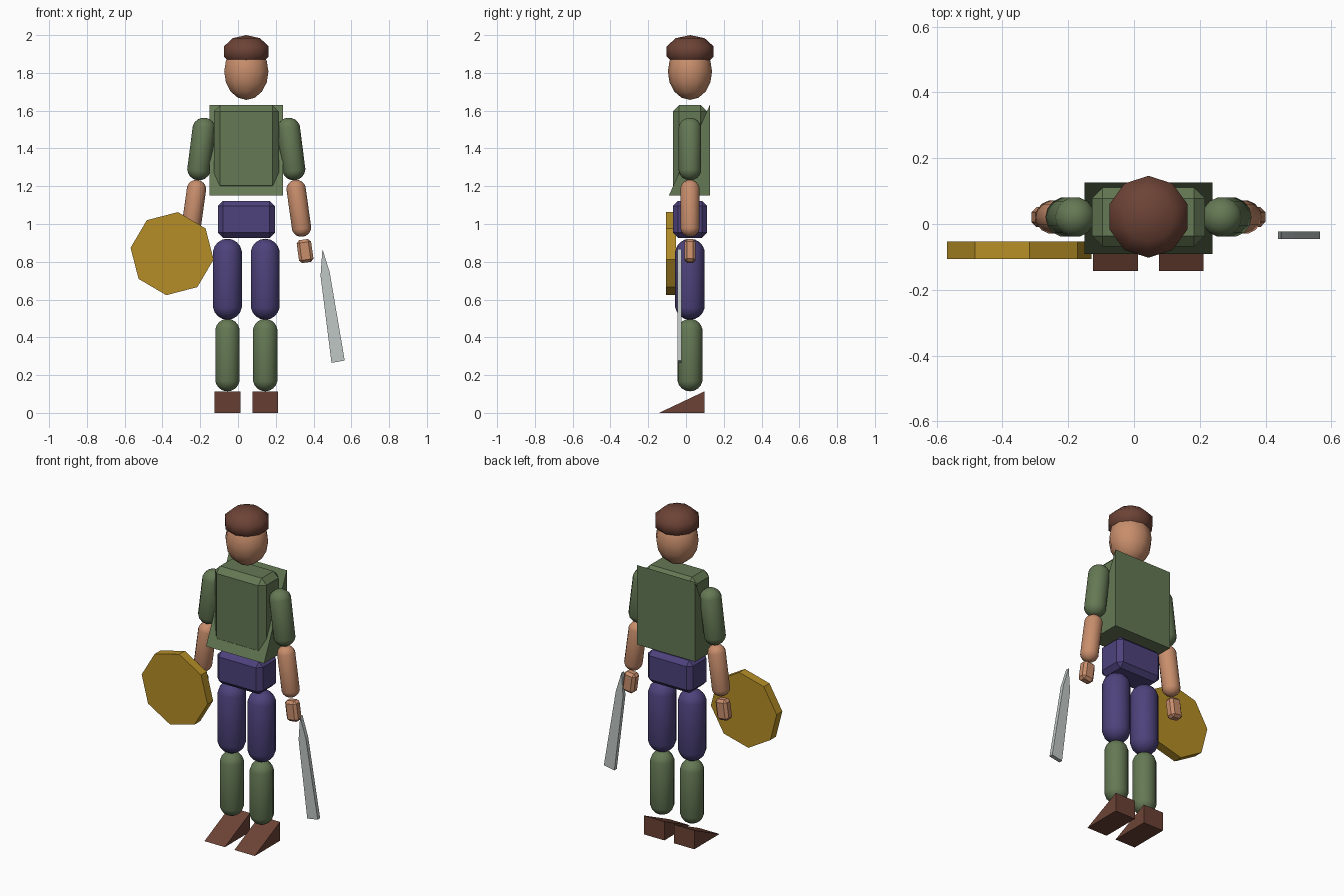
import bpy, bmesh, math
from mathutils import Vector, Matrix

if "Cube" in bpy.data.objects:
    bpy.data.objects.remove(bpy.data.objects["Cube"])

CX, CY = 0.044, 0.021          # body axis


def material(name, rgb):
    m = bpy.data.materials.new(name)
    m.diffuse_color = (*rgb, 1)
    m.use_nodes = True
    m.node_tree.nodes["Principled BSDF"].inputs["Base Color"].default_value = m.diffuse_color
    return m


GREEN = material("green_cloth", (0.13, 0.19, 0.09))
SKIN = material("skin", (0.58, 0.27, 0.15))
PURPLE = material("purple_cloth", (0.075, 0.055, 0.20))
GOLD = material("gold", (0.46, 0.27, 0.02))
BROWN = material("brown", (0.15, 0.055, 0.036))
STEEL = material("steel", (0.52, 0.57, 0.56))


def finish(name, bm, mat, smooth=False):
    bmesh.ops.recalc_face_normals(bm, faces=bm.faces)
    for f in bm.faces:
        f.smooth = smooth
    me = bpy.data.meshes.new(name)
    bm.to_mesh(me)
    bm.free()
    me.materials.append(mat)
    ob = bpy.data.objects.new(name, me)
    bpy.context.collection.objects.link(ob)
    return ob


def ellipsoid(name, centre, radii, segs, rings, mat):
    bm = bmesh.new()
    bmesh.ops.create_uvsphere(bm, u_segments=segs, v_segments=rings, radius=1)
    bmesh.ops.scale(bm, vec=radii, verts=bm.verts)
    bmesh.ops.translate(bm, vec=centre, verts=bm.verts)
    return finish(name, bm, mat, True)


def capsule(name, a, b, r, mat):
    """Round-ended limb between sphere centres a (top) and b (bottom)."""
    a, b = Vector(a), Vector(b)
    half = (a - b).length / 2
    bm = bmesh.new()
    bmesh.ops.create_uvsphere(bm, u_segments=14, v_segments=9, radius=r)
    for v in bm.verts:
        if abs(v.co.z) < r * 0.98:
            v.co.x *= 1.015
            v.co.y *= 1.015
        v.co.z += math.copysign(half, v.co.z)
    rot = (a - b).to_track_quat('Z', 'Y').to_matrix().to_4x4()
    bm.transform(Matrix.Translation((a + b) / 2) @ rot)
    return finish(name, bm, mat, True)


def chamfer_box(name, centre, size, bevel, mat, tilt=0):
    bm = bmesh.new()
    bmesh.ops.create_cube(bm, size=1)
    bmesh.ops.scale(bm, vec=size, verts=bm.verts)
    bmesh.ops.bevel(bm, geom=bm.edges[:], offset=bevel, segments=1,
                    affect='EDGES', profile=0.5)
    bm.transform(Matrix.Translation(centre) @ Matrix.Rotation(tilt, 4, 'Y'))
    return finish(name, bm, mat)


def prism(name, points, offset, mat):
    """Extrude a closed outline of 3D points along offset."""
    bm = bmesh.new()
    face = bm.faces.new([bm.verts.new(p) for p in points])
    ext = bmesh.ops.extrude_face_region(bm, geom=[face], use_keep_orig=True)
    verts = [g for g in ext["geom"] if isinstance(g, bmesh.types.BMVert)]
    bmesh.ops.translate(bm, vec=offset, verts=verts)
    return finish(name, bm, mat)


# Head and cap
ellipsoid("head", (CX, CY, 1.807), (0.123, 0.117, 0.15), 10, 8, SKIN)
ellipsoid("cap", (CX, CY + 0.001, 1.913), (0.131, 0.131, 0.087), 10, 5, BROWN)

# Torso, cape wedge and hips
chamfer_box("torso", (CX, CY, 1.4), (0.344, 0.18, 0.458), 0.033, GREEN)
prism("cape", [(-0.15, 0.126, 1.63), (-0.15, 0.126, 1.15), (-0.15, -0.091, 1.15)],
      (0.388, 0, 0), GREEN)
chamfer_box("hips", (CX, CY, 1.025), (0.302, 0.18, 0.196), 0.027, PURPLE)

# Arms and legs, one of each per side
for side, s in (("left", -1), ("right", 1)):
    def at(dx, z):
        return (CX + s * dx, CY, z)
    capsule(side + "_upper_arm", at(0.224, 1.502), at(0.251, 1.292), 0.061, GREEN)
    capsule(side + "_forearm", at(0.264, 1.183), at(0.292, 0.983), 0.051, SKIN)
    chamfer_box(side + "_hand", at(0.311, 0.857), (0.077, 0.06, 0.122), 0.015,
                SKIN, -s * math.radians(8))
    capsule(side + "_thigh", at(0.1, 0.844), at(0.1, 0.571), 0.078, PURPLE)
    capsule(side + "_shin", at(0.1, 0.432), at(0.1, 0.18), 0.066, GREEN)
    x0 = CX + s * 0.1 - 0.068
    prism(side + "_shoe", [(x0, -0.143, 0), (x0, 0.098, 0), (x0, 0.098, 0.114)],
          (0.136, 0, 0), BROWN)

# Octagonal shield
angles = [math.radians(-8 + 45 * k) for k in range(8)]
prism("shield", [(-0.349 + 0.222 * math.cos(a), -0.107, 0.843 + 0.222 * math.sin(a))
                 for a in angles], (0, 0.054, 0), GOLD)

# Sword blade
outline = [(0.447, 0.868), (0.485, 0.747), (0.565, 0.277), (0.495, 0.265), (0.437, 0.726)]
prism("sword_blade", [(x, -0.046, z) for x, z in outline], (0, 0.023, 0), STEEL)
